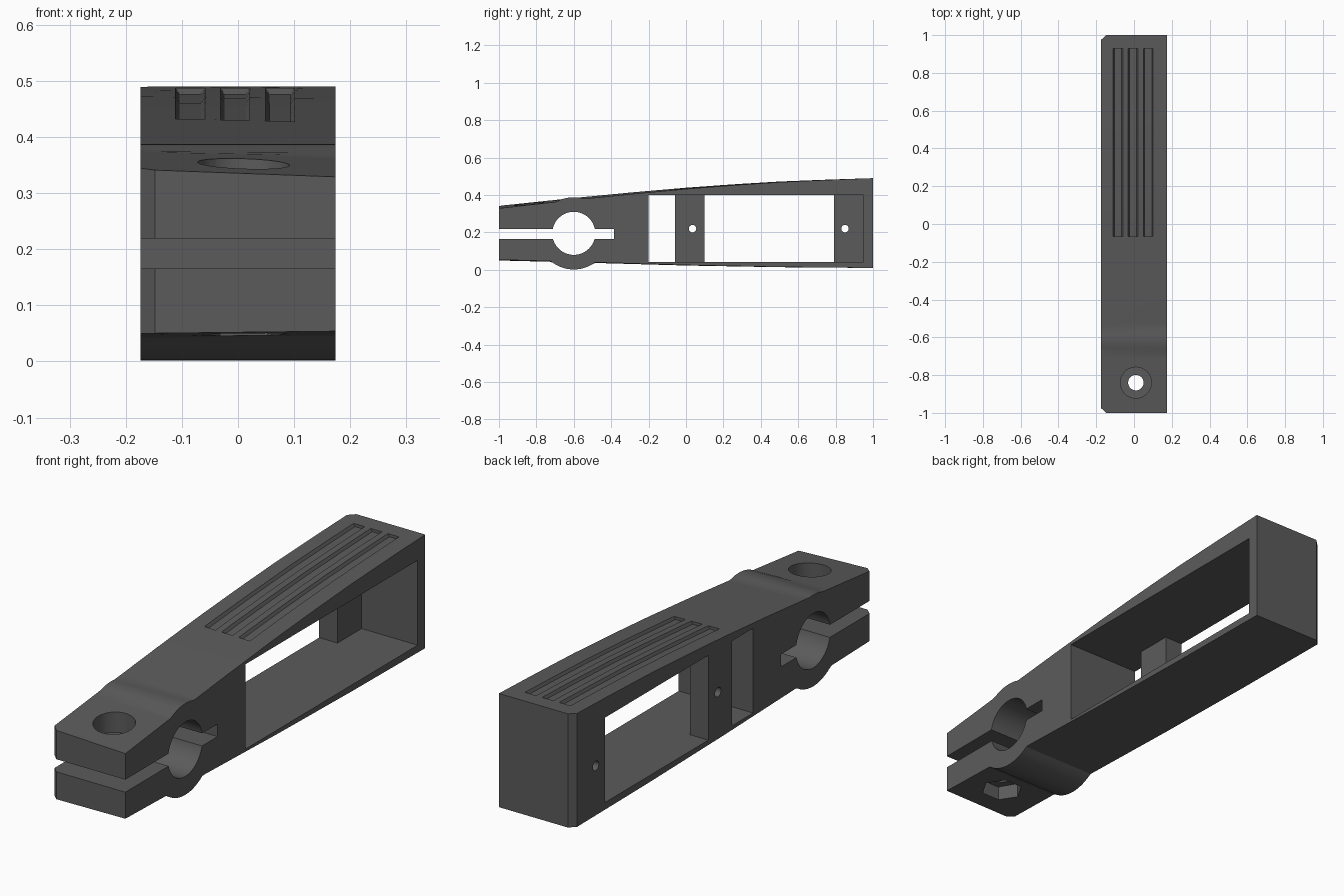
import bpy, bmesh, math
from mathutils import Matrix

if "Cube" in bpy.data.objects:
    bpy.data.objects.remove(bpy.data.objects["Cube"])

HALF = 0.174                      # half width in x
BORE_Y, BORE_Z, BORE_R = -0.6, 0.195, 0.115
BOSS_R = 0.193

grey = bpy.data.materials.new("dark grey")
grey.diffuse_color = (0.105, 0.105, 0.105, 1)
grey.use_nodes = True
grey.node_tree.nodes["Principled BSDF"].inputs["Base Color"].default_value = grey.diffuse_color


def lerp_table(table, y):
    for (y0, z0), (y1, z1) in zip(table, table[1:]):
        if y <= y1:
            return z0 + (z1 - z0) * (y - y0) / (y1 - y0)
    return table[-1][1]


TOP = [(-1, .342), (-.6, .384), (-.3, .413), (0, .439), (.25, .457), (.5, .472), (.75, .482), (1, .490)]
BOTTOM = [(-1, .050), (-.6, .040), (0, .023), (.5, .014), (1, .010)]


def boss(y):
    return math.sqrt(max(BOSS_R ** 2 - (y - BORE_Y) ** 2, 0))


def top_z(y, x):
    # the top falls slightly towards the open side near the clamp
    drop = 0.0065 * (1 - y) / 2 * (1 + x / HALF)
    return max(lerp_table(TOP, y) - drop, BORE_Z + boss(y))


def bottom_z(y, x):
    rise = 0.002 * (1 - y) / 2 * (1 + x / HALF)
    return min(lerp_table(BOTTOM, y) + rise, BORE_Z - boss(y))


def make_object(name, bm):
    bmesh.ops.recalc_face_normals(bm, faces=bm.faces)
    mesh = bpy.data.meshes.new(name)
    bm.to_mesh(mesh)
    bm.free()
    ob = bpy.data.objects.new(name, mesh)
    bpy.context.collection.objects.link(ob)
    mesh.materials.append(grey)
    return ob


def loft(name, rings):
    bm = bmesh.new()
    loops = [[bm.verts.new(p) for p in ring] for ring in rings]
    n = len(loops[0])
    for a, b in zip(loops, loops[1:]):
        for i in range(n):
            j = (i + 1) % n
            bm.faces.new((a[i], a[j], b[j], b[i]))
    bm.faces.new(loops[0])
    bm.faces.new(loops[-1][::-1])
    return make_object(name, bm)


def box(name, x0, x1, y0, y1, z0, z1):
    return loft(name, [[(x, y0, z0), (x, y1, z0), (x, y1, z1), (x, y0, z1)] for x in (x0, x1)])


def cylinder(name, centre, radius, depth, axis="Z", sides=48):
    bm = bmesh.new()
    rot = Matrix.Rotation(math.pi / 2, 4, "Y") if axis == "X" else Matrix()
    bmesh.ops.create_cone(bm, cap_ends=True, segments=sides, radius1=radius, radius2=radius,
                          depth=depth, matrix=Matrix.Translation(centre) @ rot)
    return make_object(name, bm)


# Arm body: side profile lofted across x, with chamfered left corners
ys = sorted({-1 + i * 0.1 for i in range(21)} | {-0.8 + i * 0.0125 for i in range(33)})
rings = []
for x, end in ((-HALF, 0.975), (-0.148, 1), (HALF, 1)):
    yy = [max(-end, min(end, y)) for y in ys]
    rings.append([(x, y, top_z(y, x)) for y in yy] + [(x, y, bottom_z(y, x)) for y in reversed(yy)])
arm = loft("arm_body", rings)

cutters = []
# Clamp bore and slit
cutters.append(cylinder("bore", (0, BORE_Y, BORE_Z), BORE_R, 1, "X", 64))
cutters.append(box("slit", -1, 1, -1.2, -0.385, 0.166, 0.219))
# Clamp bolt hole, counterbore and hexagonal nut pocket
cutters.append(cylinder("bolt_hole", (0.01, -0.84, 0.2), 0.041, 1))
cutters.append(cylinder("counterbore", (0.01, -0.84, 0.475), 0.082, 0.4))
nut = cylinder("nut_pocket", (0, 0, 0), 0.085, 0.2, sides=6)
nut.data.transform(Matrix.Translation((0.01, -0.84, 0.01)) @ Matrix.Rotation(math.pi / 6, 4, "Z"))
cutters.append(nut)
# Pocket open to the right, and windows beside the two mounting posts
cutters.append(box("pocket", -0.088, 0.5, -0.2, 0.95, 0.042, 0.4))
cutters.append(box("front_window", -0.5, 0.1, -0.2, -0.06, 0.042, 0.4))
cutters.append(box("main_window", -0.5, 0.1, 0.1, 0.79, 0.042, 0.4))
# Screw holes in the posts
for y in (0.035, 0.85):
    cutters.append(cylinder("screw_hole", (-0.15, y, 0.22), 0.02, 0.3, "X", 24))
# Three shallow grip grooves following the top curve
for x in (-0.085, -0.005, 0.075):
    sections = []
    for i in range(11):
        y = -0.065 + 0.995 * i / 10
        z = top_z(y, x)
        sections.append([(x - .026, y, z + .02), (x + .026, y, z + .02),
                         (x + .026, y, z), (x + .019, y, z - .012),
                         (x - .019, y, z - .012), (x - .026, y, z)])
    cutters.append(loft("grip_groove", sections))

for cutter in cutters:
    mod = arm.modifiers.new(cutter.name, "BOOLEAN")
    mod.operation, mod.solver, mod.object = "DIFFERENCE", "EXACT", cutter

# Bake the cuts and drop the cutters
bpy.context.view_layer.update()
baked = bpy.data.meshes.new_from_object(arm.evaluated_get(bpy.context.evaluated_depsgraph_get()))
arm.modifiers.clear()
arm.data = baked
baked.materials.clear()
baked.materials.append(grey)
for poly in baked.polygons:
    poly.material_index = 0
for cutter in cutters:
    bpy.data.objects.remove(cutter)

bpy.context.view_layer.objects.active = arm
arm.select_set(True)
bpy.ops.object.shade_smooth_by_angle(angle=math.radians(25))
